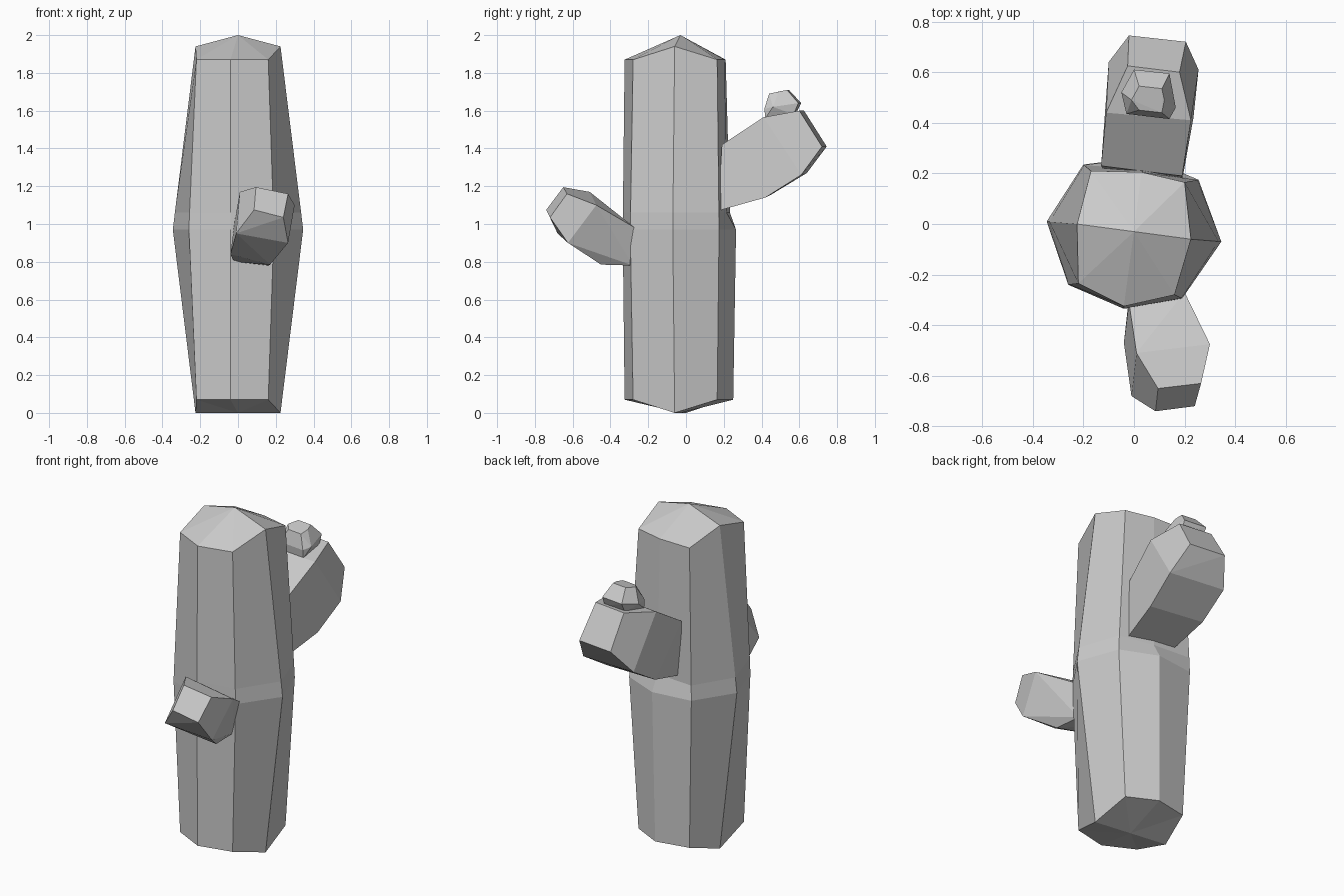
import bpy, bmesh


def finish(name, bm):
    bmesh.ops.recalc_face_normals(bm, faces=bm.faces[:])
    mesh = bpy.data.meshes.new(name)
    bm.to_mesh(mesh)
    bm.free()
    bpy.context.collection.objects.link(bpy.data.objects.new(name, mesh))


def faceted(name, points):
    """Convex low-poly lump through a few corner points."""
    bm = bmesh.new()
    for p in points:
        bm.verts.new(p)
    hull = bmesh.ops.convex_hull(bm, input=bm.verts[:])
    loose = [v for v in bm.verts if not v.link_faces]
    bmesh.ops.delete(bm, geom=loose, context='VERTS')
    bmesh.ops.dissolve_limit(bm, angle_limit=0.06, verts=bm.verts[:], edges=bm.edges[:])
    finish(name, bm)


# Trunk: eight-sided rings, side corners (indices 2 and 6) lifted or dropped to form end ridges
top = [(-0.04, -0.325), (0.16, -0.28), (0.225, -0.06), (0.2, 0.165),
       (0.03, 0.205), (-0.17, 0.21), (-0.225, 0.0), (-0.22, -0.235)]
mid = [(-0.04, -0.335), (0.19, -0.295), (0.345, -0.07), (0.255, 0.175),
       (0.04, 0.265), (-0.2, 0.235), (-0.345, 0.01), (-0.26, -0.24)]
low = [(x, y + 0.045 if i == 4 else y) for i, (x, y) in enumerate(top)]
upper = [(m[0] * 0.91 + t[0] * 0.09, m[1] * 0.91 + t[1] * 0.09) for m, t in zip(mid, top)]
upper[4] = (0.04, 0.215)

bm = bmesh.new()
rings = []
for pts, z, side_z in ((low, 0.07, 0.0), (mid, 0.97, 0.97), (upper, 1.06, 1.06), (top, 1.87, 1.94)):
    rings.append([bm.verts.new((x, y, side_z if i in (2, 6) else z)) for i, (x, y) in enumerate(pts)])
for a, b in zip(rings, rings[1:]):
    for i in range(8):
        j = (i + 1) % 8
        bm.faces.new((a[i], a[j], b[j], b[i]))
for ring, z in ((rings[0], 0.0), (rings[-1], 2.0)):
    apex = bm.verts.new((0, -0.03, z))
    for i in range(8):
        bm.faces.new((ring[i], ring[(i + 1) % 8], apex))
finish("trunk", bm)

# Large rear arm: base, elbow, shoulder, tip
faceted("rear_arm", [
    (-0.1, 0.18, 1.08), (0.19, 0.17, 1.07), (-0.13, 0.23, 1.43), (0.19, 0.19, 1.42),
    (-0.11, 0.45, 1.155), (0.235, 0.42, 1.14), (-0.11, 0.44, 1.56), (0.225, 0.41, 1.565),
    (-0.1, 0.64, 1.27), (0.255, 0.61, 1.26), (-0.025, 0.625, 1.6), (0.18, 0.6, 1.6),
    (-0.02, 0.745, 1.41), (0.205, 0.72, 1.41)])

# Small bud sitting on the rear arm
faceted("bud", [
    (-0.03, 0.44, 1.56), (0.14, 0.42, 1.56), (0.14, 0.57, 1.58), (0.0, 0.58, 1.58),
    (-0.03, 0.435, 1.61), (0.14, 0.415, 1.61), (0.165, 0.46, 1.62), (0.14, 0.595, 1.64),
    (0.0, 0.61, 1.64), (-0.05, 0.52, 1.62),
    (0.02, 0.45, 1.69), (0.11, 0.44, 1.69), (0.12, 0.49, 1.7), (0.11, 0.535, 1.71),
    (0.02, 0.545, 1.71), (-0.01, 0.49, 1.7)])

# Front arm: base, elbow, shoulder, tilted cap
faceted("front_arm", [
    (-0.02, -0.29, 0.8), (0.16, -0.28, 0.78), (-0.02, -0.31, 1.0), (0.2, -0.27, 0.98),
    (-0.04, -0.47, 0.84), (0.17, -0.45, 0.785), (0.01, -0.51, 1.17), (0.3, -0.475, 1.1),
    (-0.01, -0.68, 0.95), (0.265, -0.625, 0.9),
    (0.085, -0.74, 1.075), (0.24, -0.72, 1.035), (0.265, -0.63, 1.16), (0.095, -0.65, 1.195)])
